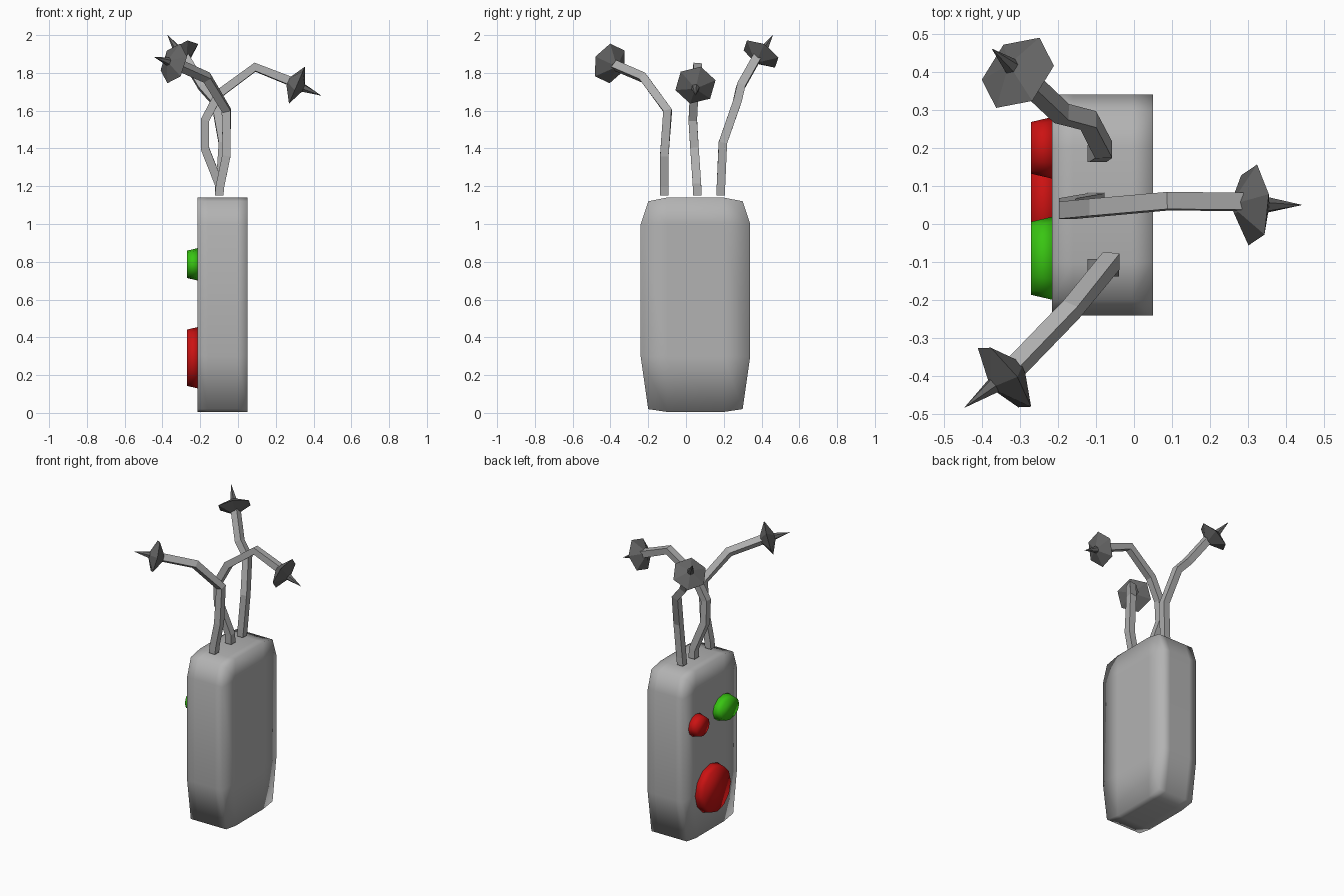
import bpy, bmesh, math
from mathutils import Vector, Matrix

if "Cube" in bpy.data.objects:
    bpy.data.objects.remove(bpy.data.objects["Cube"])


def material(name, rgb):
    m = bpy.data.materials.new(name)
    m.diffuse_color = (*rgb, 1)
    m.use_nodes = True
    m.node_tree.nodes["Principled BSDF"].inputs["Base Color"].default_value = m.diffuse_color
    return m


GREY = material("body grey", (0.45, 0.45, 0.45))
STALK = material("stalk grey", (0.42, 0.42, 0.42))
DARK = material("dark grey", (0.13, 0.13, 0.13))
RED = material("red", (0.6, 0.006, 0.006))
GREEN = material("green", (0.04, 0.56, 0.006))


def finish(bm, name, mat, smooth=False):
    bmesh.ops.recalc_face_normals(bm, faces=bm.faces[:])
    for f in bm.faces:
        f.smooth = smooth
    me = bpy.data.meshes.new(name)
    bm.to_mesh(me)
    bm.free()
    me.materials.append(mat)
    ob = bpy.data.objects.new(name, me)
    bpy.context.collection.objects.link(ob)
    return ob


def loft(rings, name, mat, smooth=False):
    """Join equal-length rings of points and close both ends."""
    bm = bmesh.new()
    vs = [[bm.verts.new(p) for p in r] for r in rings]
    n = len(rings[0])
    for a, b in zip(vs, vs[1:]):
        for i in range(n):
            j = (i + 1) % n
            bm.faces.new((a[i], a[j], b[j], b[i]))
    bm.faces.new(vs[0])
    bm.faces.new(vs[-1])
    return finish(bm, name, mat, smooth)


# Body: a box cut in thirds, with its four long corners pulled in
xs = (-0.215, -0.16, -0.005, 0.05)
ys = (-0.24, -0.1, 0.2, 0.34)
zs = (0.005, 0.3, 1.0, 1.14)
bm = bmesh.new()
bmesh.ops.create_cube(bm, size=2)
bmesh.ops.subdivide_edges(bm, edges=bm.edges[:], cuts=2, use_grid_fill=True)
for v in bm.verts:
    i, j, k = (round((c + 1) * 1.5) for c in v.co)
    y, z = ys[j], zs[k]
    if j in (0, 3) and k in (0, 3):
        y += 0.04 if j == 0 else -0.04
        z += 0.015 if k == 0 else -0.02
    v.co = (xs[i], y, z)
finish(bm, "body", GREY, True)


# Buttons: tapered oval discs on the left face
def button(name, y, z, ry, rz, mat):
    rings = []
    for x, inset in ((-0.21, 0), (-0.27, 0.014)):
        rings.append([(x, y + (ry - inset) * math.cos(a), z + (rz - inset) * math.sin(a))
                      for a in (math.tau * i / 12 for i in range(12))])
    loft(rings, name, mat, True)


button("green_button", -0.09, 0.787, 0.11, 0.086, GREEN)
button("small_red_button", 0.2, 0.775, 0.082, 0.075, RED)
button("large_red_button", 0.05, 0.292, 0.16, 0.163, RED)


# Stalks: square tubes swept along bent paths
def stalk(name, path, h=0.0225):
    pts = [Vector(p) for p in path]
    u = Vector((1, 0, 0))
    rings = []
    for i, p in enumerate(pts):
        t = Vector((0, 0, 1))
        if i:
            t = (p - pts[i - 1]).normalized()
            if i + 1 < len(pts):
                t = (t + (pts[i + 1] - p).normalized()).normalized()
        u = (u - t * u.dot(t)).normalized()
        v = t.cross(u)
        rings.append([p + u * a * h + v * b * h
                      for a, b in ((-1, -1), (1, -1), (1, 1), (-1, 1))])
    loft(rings, name, STALK)


# Heads: six-sided flared discs with a long spike
def head(name, centre, tip, roll):
    c, tip = Vector(centre), Vector(tip)
    n = tip - c
    m = (Matrix.Translation(c) @ n.to_track_quat('Z', 'Y').to_matrix().to_4x4()
         @ Matrix.Rotation(math.radians(roll), 4, 'Z'))
    rings = [[m @ Vector((r * math.cos(a), r * math.sin(a), z))
              for a in (math.tau * i / 6 for i in range(6))]
             for r, z in ((0.025, -0.05), (0.11, 0), (0.022, 0.038), (0.0005, n.length))]
    loft(rings, name, DARK)


stalk("front_stalk", [(-0.1, -0.115, 1.15), (-0.095, -0.115, 1.2), (-0.062, -0.115, 1.36),
                      (-0.06, -0.097, 1.6), (-0.165, -0.225, 1.775), (-0.31, -0.375, 1.84)])
head("front_head", (-0.34, -0.403, 1.85), (-0.445, -0.482, 1.885), 20)

stalk("middle_stalk", [(-0.1, 0.06, 1.15), (-0.1, 0.058, 1.21), (-0.175, 0.045, 1.4),
                       (-0.175, 0.036, 1.55), (-0.1, 0.043, 1.69), (0.09, 0.06, 1.83),
                       (0.28, 0.058, 1.755)])
head("middle_head", (0.312, 0.05, 1.735), (0.44, 0.05, 1.68), 15)

stalk("back_stalk", [(-0.1, 0.185, 1.15), (-0.095, 0.185, 1.2), (-0.08, 0.195, 1.43),
                     (-0.12, 0.272, 1.65), (-0.19, 0.29, 1.73), (-0.285, 0.38, 1.89)])
head("back_head", (-0.305, 0.397, 1.9), (-0.373, 0.46, 2.0), 15)
